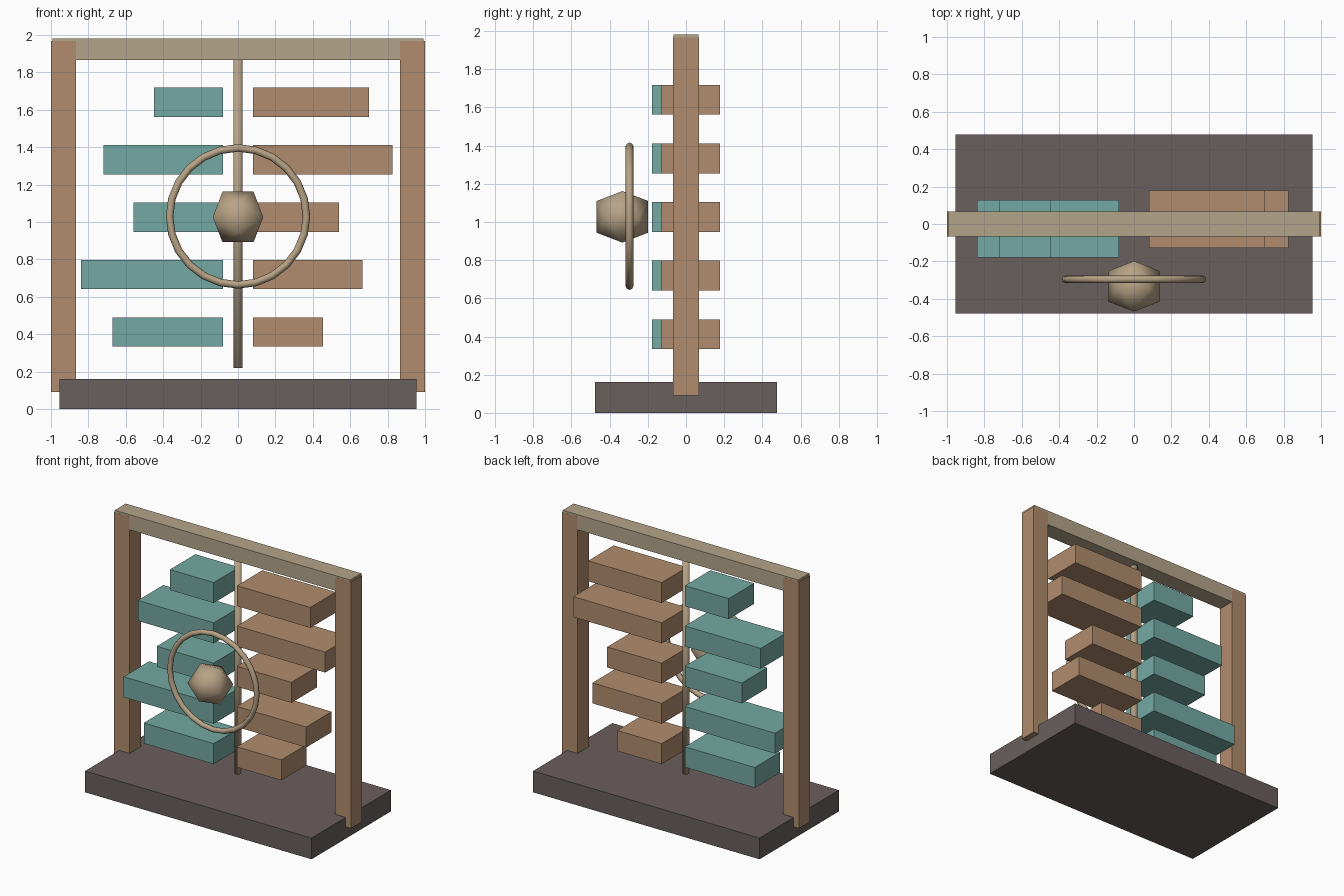
import bpy
import bmesh
from mathutils import Vector

old = bpy.data.objects.get("Cube")
if old:
    bpy.data.objects.remove(old, do_unlink=True)


def material(name, srgb):
    col = [((c / 255 + 0.055) / 1.055) ** 2.4 for c in srgb] + [1.0]
    mat = bpy.data.materials.new(name)
    mat.use_nodes = True
    mat.diffuse_color = col
    mat.node_tree.nodes["Principled BSDF"].inputs["Base Color"].default_value = col
    return mat


BASE = material("dark_plum", (106, 94, 94))
WOOD = material("brown_wood", (176, 140, 109))
PALE = material("pale_wood", (181, 165, 138))
BRASS = material("warm_tan", (184, 163, 134))
TEAL = material("teal", (116, 169, 162))


def box(name, x, y, z, mat):
    """Box from (min, max) ranges on each axis."""
    ranges = (x, y, z)
    bpy.ops.mesh.primitive_cube_add(size=1, location=[sum(r) / 2 for r in ranges])
    ob = bpy.context.object
    ob.name = name
    ob.scale = [r[1] - r[0] for r in ranges]
    bpy.ops.object.transform_apply(location=False, rotation=False, scale=True)
    ob.data.materials.append(mat)
    return ob


def finish_smooth(name, mat):
    ob = bpy.context.object
    ob.name = name
    bpy.ops.object.shade_smooth()
    ob.data.materials.append(mat)


# Base and frame
box("base", (-0.955, 0.955), (-0.478, 0.478), (0, 0.162), BASE)
for side, s in (("left", 1), ("right", -1)):
    box(side + "_post", sorted((s * 0.867, s)), (-0.067, 0.067), (0.09, 1.967), WOOD)
box("top_beam", (-0.993, 0.993), (-0.0665, 0.0665), (1.867, 1.982), PALE)

# Paired bars on each side of the rod, top to bottom
right_ends = (0.45, 0.72, 0.56, 0.84, 0.67)
left_ends = (0.70, 0.825, 0.54, 0.665, 0.455)
for i, (r, l) in enumerate(zip(right_ends, left_ends)):
    mid = 1.64 - i * 0.307
    z = (mid - 0.078, mid + 0.078)
    box(f"right_bar_{i + 1}", (-r, -0.08), (-0.178, 0.128), z, TEAL)
    box(f"left_bar_{i + 1}", (0.08, l), (-0.128, 0.178), z, WOOD)

# Central rod
bpy.ops.mesh.primitive_cylinder_add(vertices=12, radius=0.025, depth=1.65,
                                    location=(0, 0, 1.045))
finish_smooth("centre_rod", BRASS)

# Floating ring, standing upright
bpy.ops.mesh.primitive_torus_add(major_radius=0.366, minor_radius=0.02,
                                 major_segments=24, minor_segments=8,
                                 location=(0, -0.296, 1.03),
                                 rotation=(1.5708, 0, 0))
finish_smooth("ring", BRASS)

# Twenty-sided ball: hull of three crossed golden rectangles
a, b = 0.083, 0.135
bm = bmesh.new()
for s in (-1, 1):
    for t in (-1, 1):
        for corner in ((s * a, 0, t * b), (0, s * b, t * a), (s * b, t * a, 0)):
            bm.verts.new(Vector(corner))
bmesh.ops.convex_hull(bm, input=bm.verts[:])
bmesh.ops.recalc_face_normals(bm, faces=bm.faces[:])
for f in bm.faces:
    f.smooth = True
mesh = bpy.data.meshes.new("ball")
bm.to_mesh(mesh)
bm.free()
mesh.materials.append(BRASS)
ball = bpy.data.objects.new("ball", mesh)
ball.location = (0, -0.333, 1.027)
bpy.context.collection.objects.link(ball)
